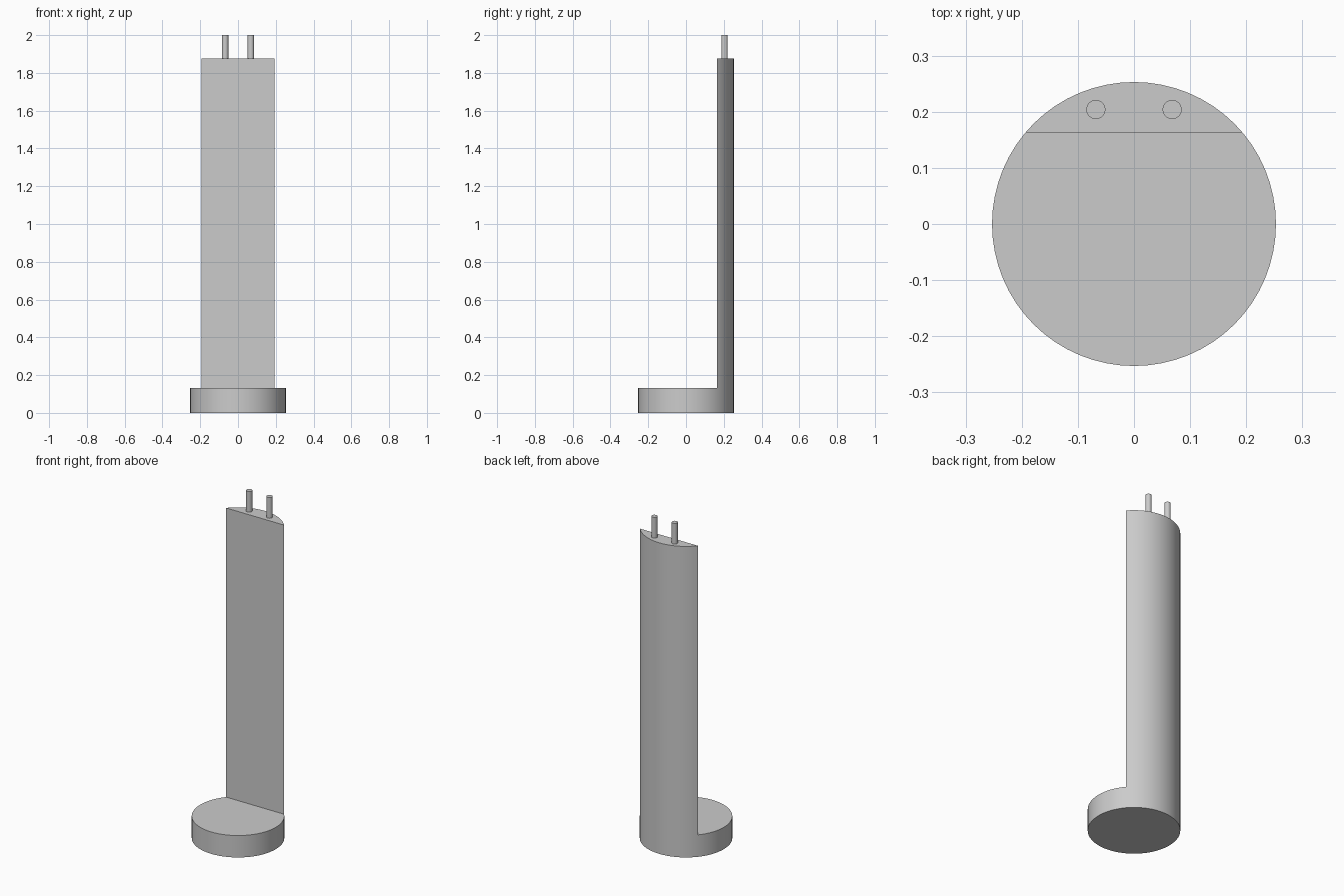
import bpy, bmesh, math

cube = bpy.data.objects.get("Cube")
if cube:
    bpy.data.objects.remove(cube, do_unlink=True)

RADIUS, BASE_TOP, COLUMN_TOP, TOP = 0.253, 0.132, 1.875, 2.0
FLAT_Y = 0.163

grey = bpy.data.materials.new("light grey")
grey.use_nodes = True
colour = (0.6, 0.6, 0.6, 1)
grey.diffuse_color = colour
grey.node_tree.nodes["Principled BSDF"].inputs["Base Color"].default_value = colour


def cylinder(name, radius, bottom, top, x=0, y=0, sides=64, cut_y=None):
    """Upright capped cylinder, optionally keeping only the part behind cut_y."""
    bm = bmesh.new()
    bmesh.ops.create_cone(bm, cap_ends=True, segments=sides, radius1=radius,
                          radius2=radius, depth=top - bottom)
    bmesh.ops.translate(bm, verts=bm.verts, vec=(x, y, (top + bottom) / 2))
    if cut_y is not None:
        bmesh.ops.bisect_plane(bm, geom=bm.verts[:] + bm.edges[:] + bm.faces[:],
                               plane_co=(0, cut_y, 0), plane_no=(0, 1, 0),
                               clear_inner=True)
        bmesh.ops.holes_fill(bm, edges=[e for e in bm.edges if e.is_boundary])
        bmesh.ops.recalc_face_normals(bm, faces=bm.faces)
    mesh = bpy.data.meshes.new(name)
    bm.to_mesh(mesh)
    bm.free()
    mesh.materials.append(grey)
    obj = bpy.data.objects.new(name, mesh)
    bpy.context.collection.objects.link(obj)
    bpy.ops.object.select_all(action="DESELECT")
    obj.select_set(True)
    bpy.context.view_layer.objects.active = obj
    bpy.ops.object.shade_smooth_by_angle(angle=math.radians(30))
    return obj


# Round foot and the flat-fronted column flush with its back
cylinder("base", RADIUS, 0, BASE_TOP)
cylinder("column", RADIUS, BASE_TOP, COLUMN_TOP, cut_y=FLAT_Y)

# Pair of pins on top of the column
for side, name in ((1, "left_pin"), (-1, "right_pin")):
    cylinder(name, 0.017, COLUMN_TOP, TOP, x=side * 0.068, y=0.204, sides=32)
